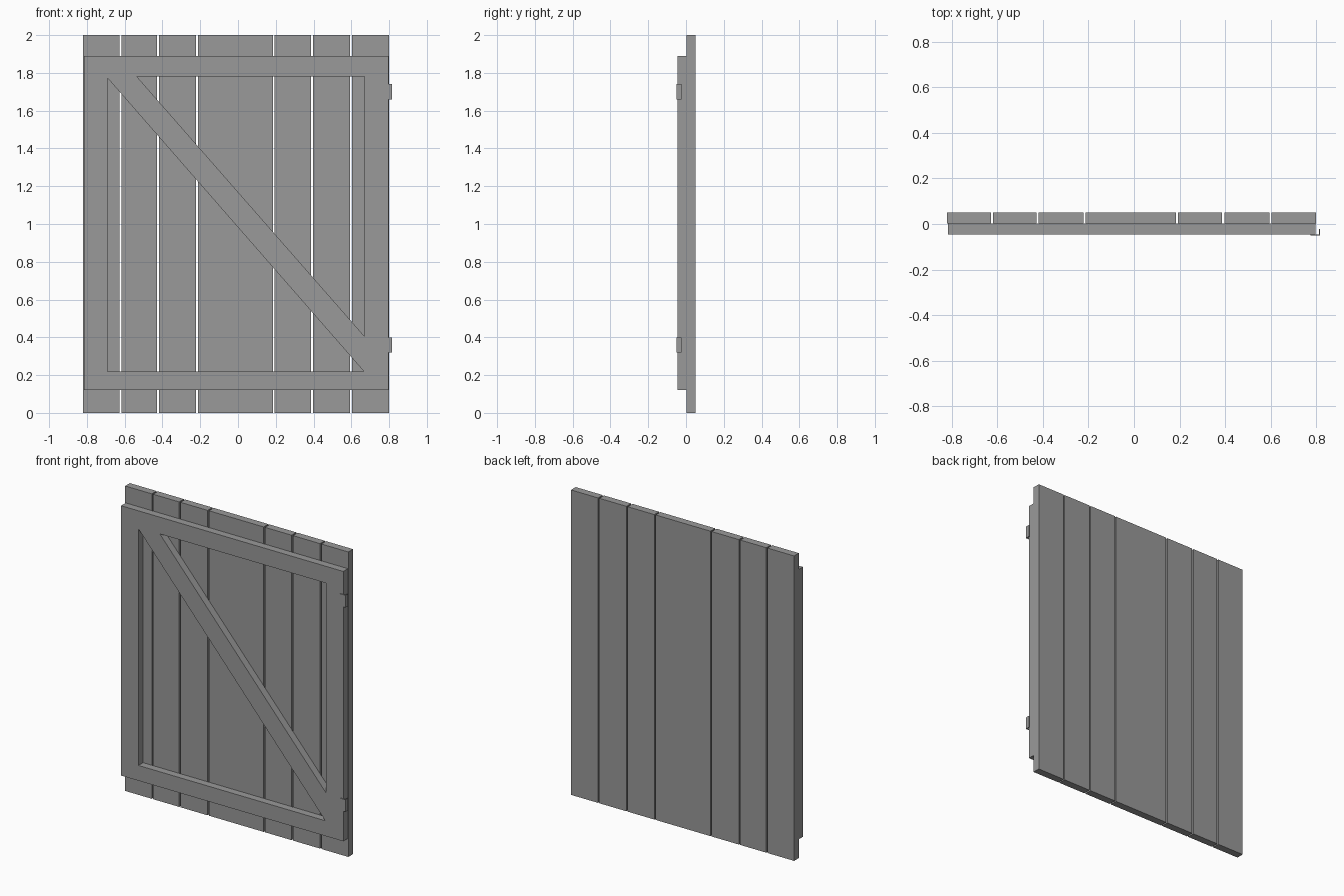
import bpy
import bmesh

old = bpy.data.objects.get("Cube")
if old:
    bpy.data.objects.remove(old, do_unlink=True)

grey = bpy.data.materials.new("plain_grey")
grey.use_nodes = True
GREY = (0.32, 0.32, 0.32, 1)
grey.diffuse_color = GREY
grey.node_tree.nodes["Principled BSDF"].inputs["Base Color"].default_value = GREY


def link(name, mesh):
    mesh.materials.clear()
    mesh.materials.append(grey)
    obj = bpy.data.objects.new(name, mesh)
    bpy.context.collection.objects.link(obj)
    return obj


def box(name, x, y, z):
    """Box from (low, high) ranges on each axis."""
    bm = bmesh.new()
    bmesh.ops.create_cube(bm, size=1)
    for v in bm.verts:
        v.co = [r[0] if c < 0 else r[1] for c, r in zip(v.co, (x, y, z))]
    mesh = bpy.data.meshes.new(name)
    bm.to_mesh(mesh)
    bm.free()
    return link(name, mesh)


def panel(name, outlines, y0, y1):
    """Flat board in the xz plane; outlines after the first are openings."""
    curve = bpy.data.curves.new(name + "_outline", "CURVE")
    curve.dimensions = "2D"
    curve.fill_mode = "BOTH"
    curve.extrude = (y1 - y0) / 2
    for pts in outlines:
        s = curve.splines.new("POLY")
        s.points.add(len(pts) - 1)
        for p, (x, z) in zip(s.points, pts):
            p.co = (x, z, 0, 1)
        s.use_cyclic_u = True
    tmp = bpy.data.objects.new(name + "_outline", curve)
    bpy.context.collection.objects.link(tmp)
    dg = bpy.context.evaluated_depsgraph_get()
    mesh = bpy.data.meshes.new_from_object(tmp.evaluated_get(dg))
    bpy.data.objects.remove(tmp, do_unlink=True)
    bm = bmesh.new()
    bm.from_mesh(mesh)
    # Stand the board upright and make it one clean solid
    for v in bm.verts:
        x, z, d = v.co
        v.co = (x, (y0 + y1) / 2 - d, z)
    bmesh.ops.remove_doubles(bm, verts=bm.verts, dist=0.0001)
    bmesh.ops.recalc_face_normals(bm, faces=bm.faces)
    for f in bm.faces:
        f.smooth = False
    bm.to_mesh(mesh)
    bm.free()
    mesh.name = name
    return link(name, mesh)


# Vertical planks, with the middle pair butted together
FRONT, JOIN, BACK = -0.046, 0.002, 0.051
planks = [(-0.82, -0.627), (-0.618, -0.429), (-0.419, -0.222), (-0.213, -0.02),
          (-0.02, 0.185), (0.194, 0.387), (0.397, 0.594), (0.603, 0.799)]
for i, span in enumerate(planks):
    box(f"plank_{i + 1}", span, (JOIN, BACK), (0, 2))

# Frame with its diagonal brace, leaving two triangular openings
L, R, B, T = -0.69, 0.67, 0.22, 1.78
panel("braced_frame", [
    [(-0.816, 0.12), (0.796, 0.12), (0.796, 1.89), (-0.816, 1.89)],
    [(L, B), (L, 1.772), (0.666, B)],
    [(-0.535, T), (R, T), (R, 0.405)],
], FRONT, JOIN)

# Bent hinge straps, thin leaf on the front and a lip folded back
for name, z in (("lower", 0.36), ("upper", 1.70)):
    span = (z - 0.04, z + 0.04)
    box(f"{name}_hinge_leaf", (0.775, 0.816), (-0.051, FRONT), span)
    box(f"{name}_hinge_lip", (0.811, 0.816), (FRONT, -0.023), span)
